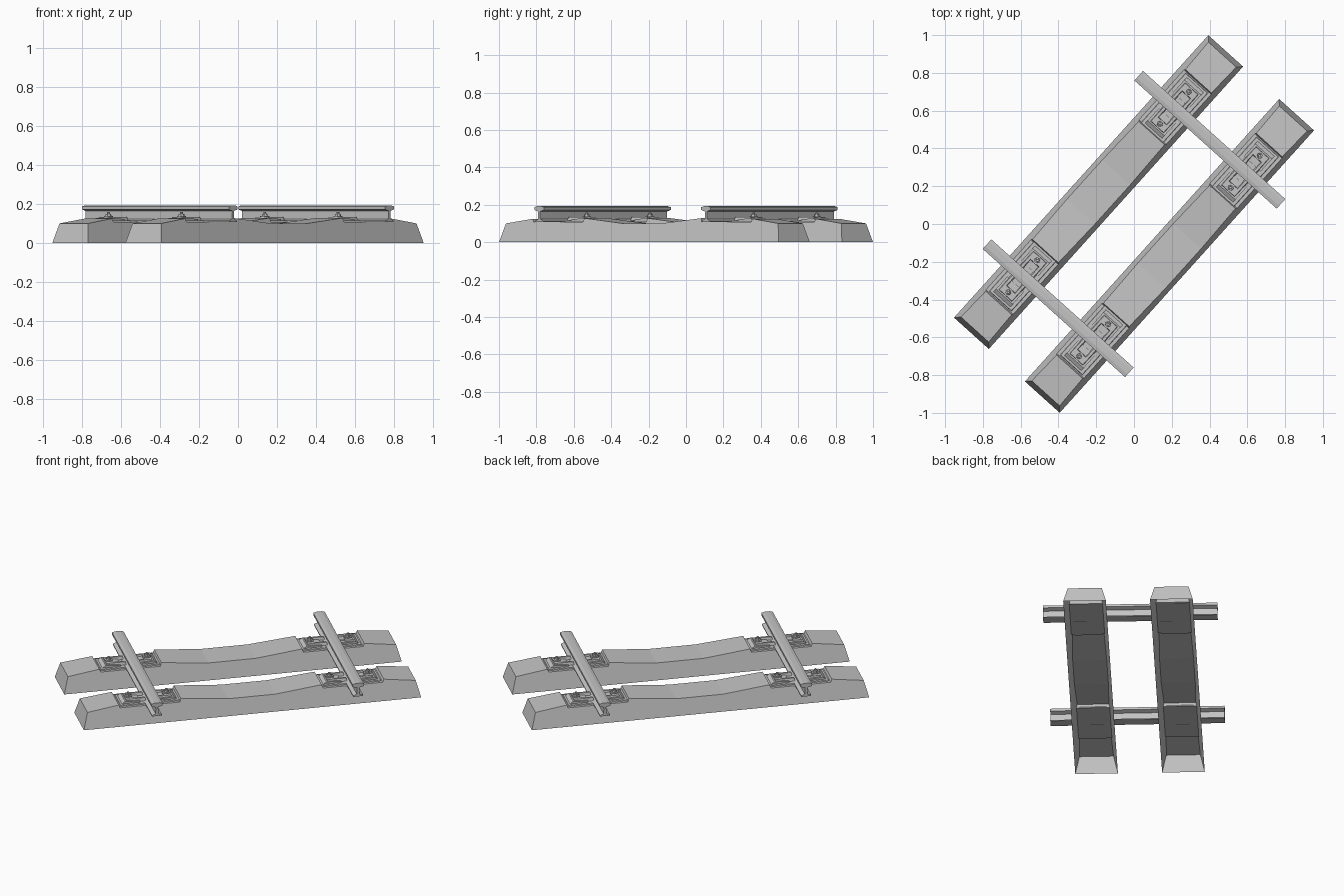
import bpy, bmesh, math
from mathutils import Matrix

cube = bpy.data.objects.get("Cube")
if cube:
    bpy.data.objects.remove(cube, do_unlink=True)

GREY = bpy.data.materials.new("plain_grey")
GREY.use_nodes = True
GREY.diffuse_color = (0.55, 0.55, 0.55, 1)
GREY.node_tree.nodes["Principled BSDF"].inputs["Base Color"].default_value = (0.55, 0.55, 0.55, 1)

# The whole track is turned on the ground: local x runs along the sleepers
TURN = Matrix.Rotation(math.radians(48), 4, 'Z')
SLEEPER_Y = 0.2525
RAIL_X = 0.6
SEAT_Z = 0.108


def finish(bm, name):
    bmesh.ops.recalc_face_normals(bm, faces=bm.faces)
    bm.transform(TURN)
    mesh = bpy.data.meshes.new(name)
    bm.to_mesh(mesh)
    bm.free()
    mesh.materials.append(GREY)
    obj = bpy.data.objects.new(name, mesh)
    bpy.context.collection.objects.link(obj)
    return obj


def box(bm, x0, x1, y0, y1, z0, z1, taper=0.0):
    """Box with its top edges drawn in by taper."""
    low = [(x0, y0), (x1, y0), (x1, y1), (x0, y1)]
    t = taper
    top = [(x0 + t, y0 + t), (x1 - t, y0 + t), (x1 - t, y1 - t), (x0 + t, y1 - t)]
    a = [bm.verts.new((x, y, z0)) for x, y in low]
    b = [bm.verts.new((x, y, z1)) for x, y in top]
    bm.faces.new(a)
    bm.faces.new(b)
    for i in range(4):
        j = (i + 1) % 4
        bm.faces.new((a[i], a[j], b[j], b[i]))


def prism(bm, profile, y0, y1):
    """Extrude an x-z outline along y."""
    a = [bm.verts.new((x, y0, z)) for x, z in profile]
    b = [bm.verts.new((x, y1, z)) for x, z in profile]
    bm.faces.new(a)
    bm.faces.new(b)
    for i in range(len(a)):
        j = (i + 1) % len(a)
        bm.faces.new((a[i], a[j], b[j], b[i]))


def cylinder(bm, x, y, z0, z1, r0, r1, sides):
    bmesh.ops.create_cone(bm, cap_ends=True, segments=sides, radius1=r0, radius2=r1,
                          depth=z1 - z0, matrix=Matrix.Translation((x, y, (z0 + z1) / 2)))


# Sleeper: hollow tapered beam, lowered middle and a sunk seat under each rail
def sleeper(name, y):
    half = [(0.14, 0.1), (0.40, 0.126), (0.42, 0.128), (0.427, SEAT_Z),
            (0.783, SEAT_Z), (0.79, 0.125), (0.979, 0.1)]
    stations = [(-x, z) for x, z in reversed(half)] + half
    bm = bmesh.new()
    rings = []
    for i, (x, z) in enumerate(stations):
        foot_x = math.copysign(1.006, x) if i in (0, len(stations) - 1) else x
        w = 0.124 - 0.25 * z
        points = [(foot_x, -0.124, 0), (x, -w, z), (x, w, z), (foot_x, 0.124, 0)]
        rings.append([bm.verts.new((px, y + py, pz)) for px, py, pz in points])
    for a, b in zip(rings, rings[1:]):
        for k in range(3):
            bm.faces.new((a[k], b[k], b[k + 1], a[k + 1]))
    bm.faces.new(rings[0])
    bm.faces.new(rings[-1])
    finish(bm, name)


# Rail: foot, web and crowned head
def rail(name, x):
    side = [(0.030, SEAT_Z), (0.030, 0.114), (0.008, 0.123), (0.007, 0.164),
            (0.034, 0.172), (0.034, 0.187), (0.015, 0.192)]
    outline = [(x + px, z) for px, z in side] + [(x - px, z) for px, z in reversed(side)]
    bm = bmesh.new()
    prism(bm, outline, -0.507, 0.507)
    finish(bm, name)


# Fastening: base pad, sloped guide plate, spring clip arms and bolt
def fastening(name, rail_x, d, y):
    bm = bmesh.new()

    def span(a, b):
        return sorted((rail_x + d * a, rail_x + d * b))

    box(bm, *span(0.028, 0.178), y - 0.08, y + 0.08, SEAT_Z - 0.002, 0.114, 0.003)
    wedge = [(0.055, 0.113), (0.055, 0.122), (0.145, 0.128), (0.165, 0.113)]
    prism(bm, [(rail_x + d * px, z) for px, z in wedge], y - 0.06, y + 0.06)
    for s in (-1, 1):
        ya, yb = sorted((y + s * 0.026, y + s * 0.05))
        box(bm, *span(0.018, 0.125), ya, yb, 0.116, 0.134, 0.005)
    box(bm, *span(0.09, 0.14), y - 0.05, y + 0.05, 0.118, 0.134, 0.005)
    bolt_x = rail_x + d * 0.114
    cylinder(bm, bolt_x, y, 0.12, 0.138, 0.024, 0.024, 12)
    cylinder(bm, bolt_x, y, 0.138, 0.149, 0.016, 0.015, 6)
    cylinder(bm, bolt_x, y, 0.149, 0.158, 0.008, 0.007, 8)
    finish(bm, name)


for row, y in (("back_right", SLEEPER_Y), ("front_left", -SLEEPER_Y)):
    sleeper(row + "_sleeper", y)
    for end, x in (("near", -RAIL_X), ("far", RAIL_X)):
        for place, d in (("first", -1), ("second", 1)):
            fastening(f"{row}_{end}_{place}_fastening", x, d, y)

rail("near_rail", -RAIL_X)
rail("far_rail", RAIL_X)
